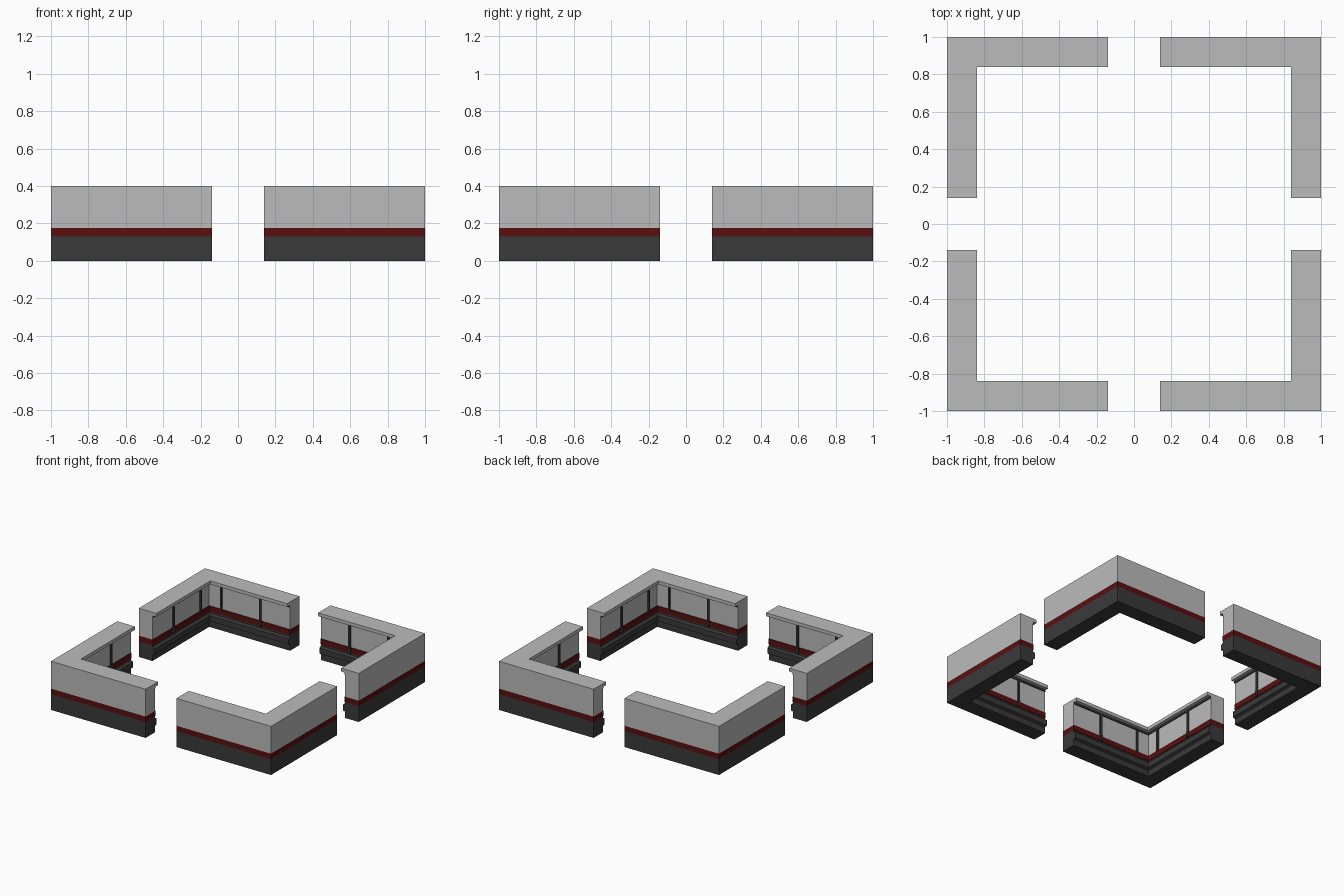
import bpy, bmesh, math
from mathutils import Matrix

if "Cube" in bpy.data.objects:
    bpy.data.objects.remove(bpy.data.objects["Cube"])


def mat(name, col):
    m = bpy.data.materials.new(name)
    m.diffuse_color = (*col, 1)
    m.use_nodes = True
    m.node_tree.nodes["Principled BSDF"].inputs["Base Color"].default_value = m.diffuse_color
    return m


GREY = mat("light grey", (0.5, 0.5, 0.5))
DARK = mat("charcoal", (0.042, 0.042, 0.042))
RED = mat("dark red", (0.10, 0.005, 0.005))
GAP = 0.14      # half width of the openings


def make_object(name, bm, material):
    bmesh.ops.recalc_face_normals(bm, faces=bm.faces)
    me = bpy.data.meshes.new(name)
    bm.to_mesh(me)
    bm.free()
    me.materials.append(material)
    # same part at all four corners
    for i, corner in enumerate(("front_right", "back_right", "back_left", "front_left")):
        ob = bpy.data.objects.new(name + "_" + corner, me)
        ob.rotation_euler.z = i * math.pi / 2
        bpy.context.collection.objects.link(ob)


def corner_sweep(name, profile, material):
    """Sweep a (depth from outside, height) profile round the front right corner."""
    bm = bmesh.new()
    rings = []
    for place in (lambda d, z: (GAP, d - 1, z),
                  lambda d, z: (1 - d, d - 1, z),
                  lambda d, z: (1 - d, -GAP, z)):
        rings.append([bm.verts.new(place(d, z)) for d, z in profile])
    n = len(profile)
    for a, b in zip(rings, rings[1:]):
        for i in range(n):
            j = (i + 1) % n
            bm.faces.new((a[i], a[j], b[j], b[i]))
    bm.faces.new(rings[0])
    bm.faces.new(rings[-1])
    make_object(name, bm, material)


def band(d, z0, z1, d0=0.0):
    return [(d0, z0), (d, z0), (d, z1), (d0, z1)]


# base with a protruding ledge on the inside
corner_sweep("base", [(0, 0), (0.125, 0), (0.125, 0.05), (0.145, 0.06),
                      (0.145, 0.105), (0.125, 0.115), (0.125, 0.13), (0, 0.13)], DARK)
# red stripe, wall and overhanging cap
corner_sweep("stripe", band(0.13, 0.13, 0.175), RED)
corner_sweep("wall", band(0.125, 0.175, 0.37), GREY)
corner_sweep("cap", band(0.16, 0.372, 0.4), GREY)
corner_sweep("cap_outer_edge", band(0.125, 0.37, 0.372), GREY)
# dark rail under the cap
corner_sweep("top_rail", band(0.132, 0.358, 0.372, 0.125), DARK)


def boxes(name, items, material):
    """Boxes given as (along, half width, depth0, depth1, z0, z1) on both arms."""
    bm = bmesh.new()
    for s, w, d0, d1, z0, z1 in items:
        for arm in range(2):
            if arm == 0:
                c, size = (s, (d0 + d1) / 2 - 1), (2 * w, d1 - d0)
            else:
                c, size = (1 - (d0 + d1) / 2, -s), (d1 - d0, 2 * w)
            m = Matrix.Translation((*c, (z0 + z1) / 2)) @ Matrix.Diagonal((*size, z1 - z0, 1))
            bmesh.ops.create_cube(bm, size=1, matrix=m)
    make_object(name, bm, material)


# upright posts between the inner panels, with small feet over the stripe
boxes("post", [(0.405, 0.008, 0.12, 0.137, 0.17, 0.36),
               (0.76, 0.008, 0.12, 0.137, 0.17, 0.36)], DARK)
boxes("post_foot", [(0.405, 0.011, 0.12, 0.142, 0.13, 0.18)], DARK)
